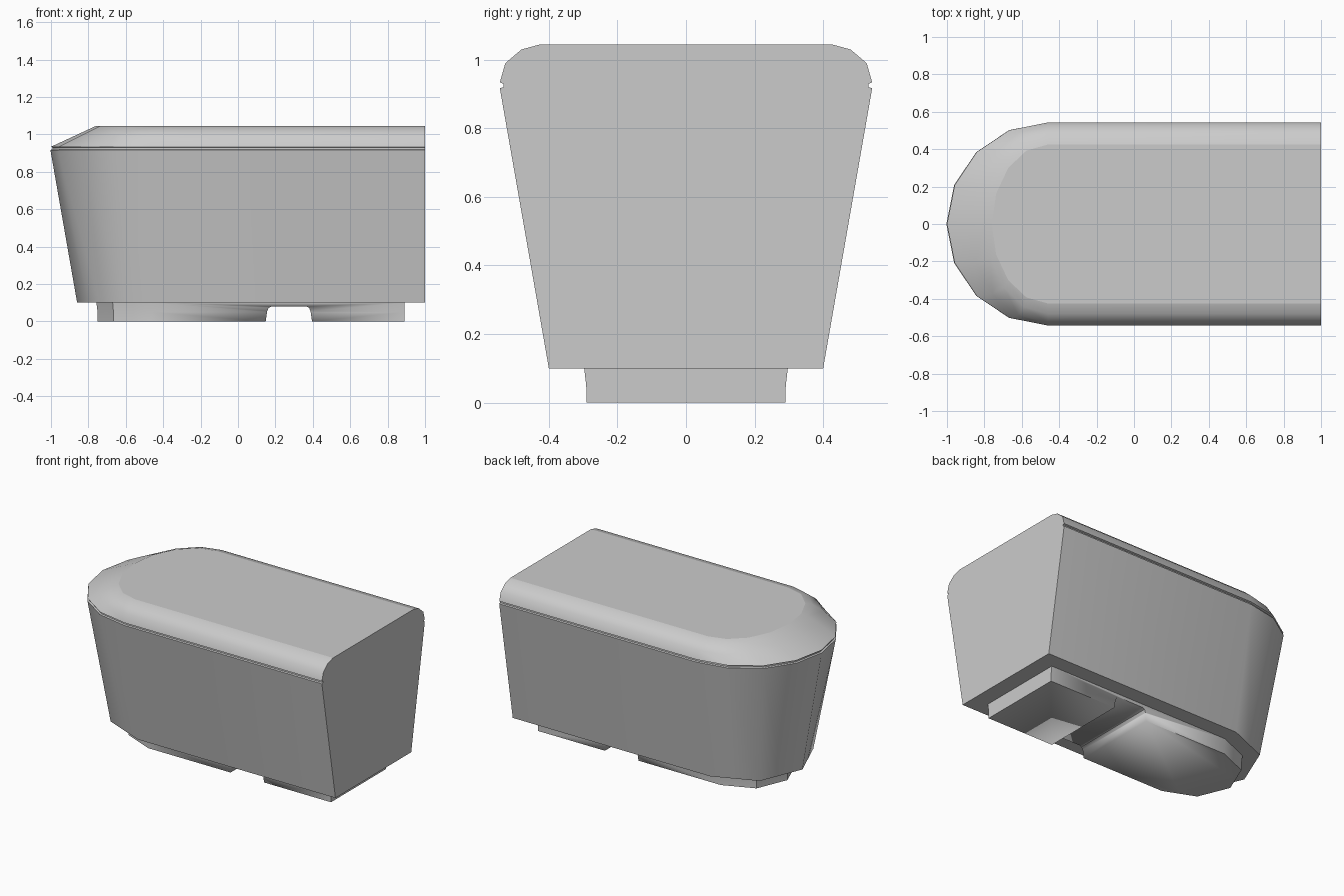
import bpy, bmesh
from math import sin, cos, pi, radians

if "Cube" in bpy.data.objects:
    bpy.data.objects.remove(bpy.data.objects["Cube"])

CX = -0.46   # centre of the rounded nose


def finish(name, bm, angle=40):
    bmesh.ops.recalc_face_normals(bm, faces=bm.faces)
    mesh = bpy.data.meshes.new(name)
    bm.to_mesh(mesh)
    bm.free()
    mesh.shade_smooth()
    mesh.set_sharp_from_angle(angle=radians(angle))
    obj = bpy.data.objects.new(name, mesh)
    bpy.context.collection.objects.link(obj)
    return obj


def outline(z, ry, rx=None, back=1.0, coarse=False):
    """Straight sides with a half-round nose: 8 segments, or 4 when coarse."""
    rx = ry if rx is None else rx
    arc = [(CX - rx * sin(i * pi / 8), -ry * cos(i * pi / 8)) for i in range(9)]
    if coarse:
        for i in range(1, 9, 2):
            a, b = arc[i - 1], arc[i + 1]
            arc[i] = ((a[0] + b[0]) / 2, (a[1] + b[1]) / 2)
    return [(x, y, z) for x, y in [(back, -ry)] + arc + [(back, ry)]]


def loft(name, rings, angle=40, cap_bottom=True, cap_top=True):
    bm = bmesh.new()
    rows = [[bm.verts.new(p) for p in ring] for ring in rings]
    n = len(rows[0])
    for low, high in zip(rows, rows[1:]):
        for i in range(n):
            j = (i + 1) % n
            bm.faces.new((low[i], low[j], high[j], high[i]))
    if cap_bottom:
        bm.faces.new(rows[0])
    if cap_top:
        # flat deck and flat nose patch share the seam at the nose start
        row = rows[-1]
        bm.faces.new(row[1:-1])
        bm.faces.new((row[0], row[1], row[-2], row[-1]))
    return finish(name, bm, angle)


# Tapered tub, ending in the recessed groove
loft("body", [outline(0.10, 0.40, coarse=True), outline(0.917, 0.543),
              outline(0.92, 0.532), outline(0.93, 0.532)],
     angle=50, cap_top=False)

# Lid: rounded shoulders, with a straight slope down to the nose
lid_profile = [(0.543, 0.934), (0.527, 0.99), (0.48, 1.03), (0.425, 1.045)]
lid_rings = [outline(0.93, 0.532)]
for half_width, z in lid_profile:
    t = (z - 0.934) / 0.111
    lid_rings.append(outline(z, half_width, 0.54 - 0.24 * t))
lid = loft("lid", lid_rings, cap_bottom=False)
for poly in lid.data.polygons:
    if poly.normal.z > 0.999:
        poly.use_smooth = False

# Foot plinth, flaring slightly at its top
foot = loft("foot", [outline(z, r, back=0.89, coarse=True)
                     for z, r in [(0, 0.29), (0.05, 0.291), (0.10, 0.297)]], angle=30)

# Cross slot under the foot
slot = [(0.148, -0.02), (0.148, 0), (0.156, 0.055), (0.164, 0.073), (0.18, 0.08),
        (0.365, 0.08), (0.38, 0.073), (0.388, 0.055), (0.396, 0), (0.396, -0.02)]
bm = bmesh.new()
face = bm.faces.new([bm.verts.new((x, -0.5, z)) for x, z in slot])
ext = bmesh.ops.extrude_face_region(bm, geom=[face])
bmesh.ops.translate(bm, vec=(0, 1, 0),
                    verts=[v for v in ext["geom"] if isinstance(v, bmesh.types.BMVert)])
cutter = finish("slot_cutter", bm)
cutter.hide_render = True
cutter.display_type = 'WIRE'
mod = foot.modifiers.new("slot", 'BOOLEAN')
mod.operation = 'DIFFERENCE'
mod.solver = 'EXACT'
mod.object = cutter
